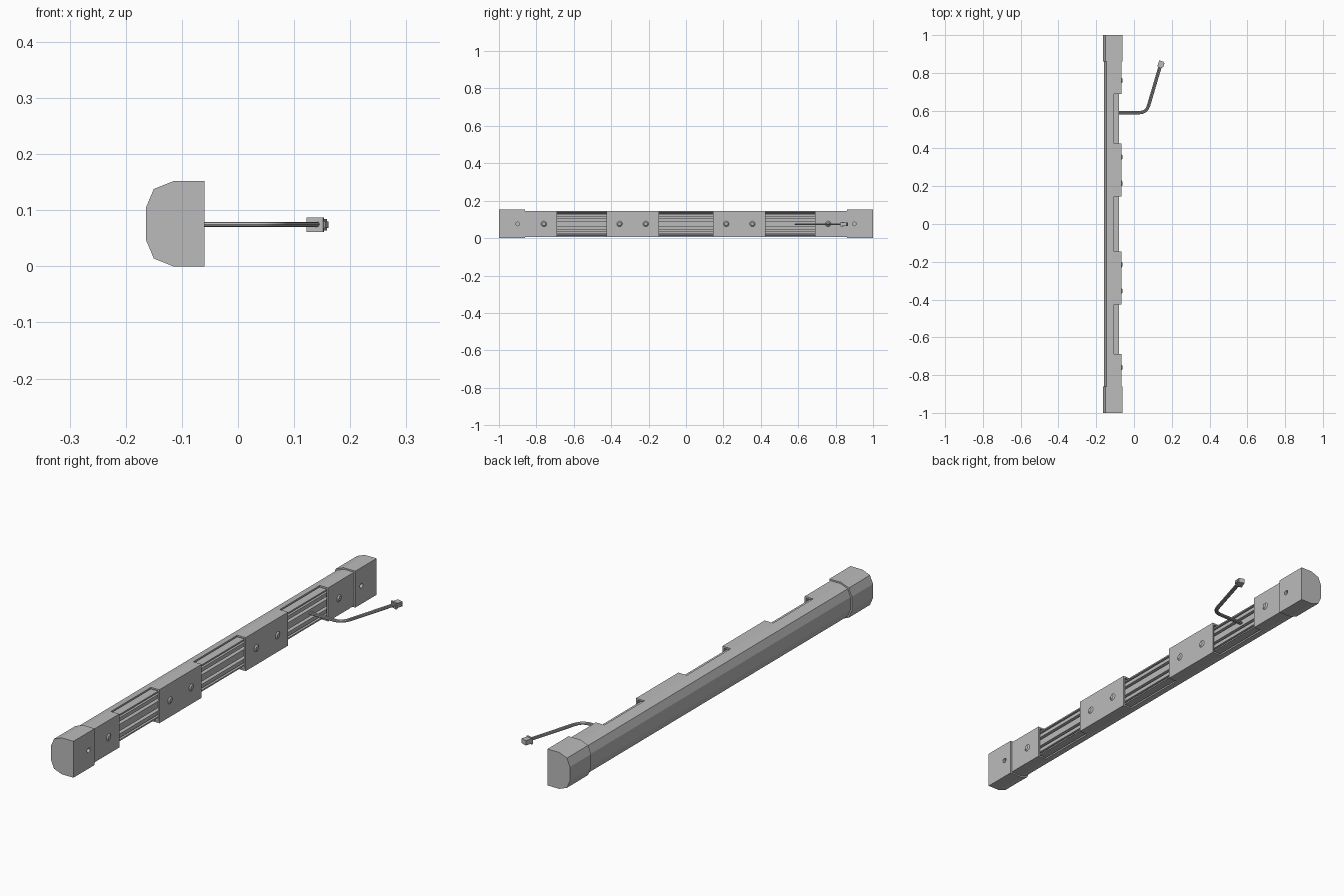
import bpy, bmesh, math
from mathutils import Vector, Matrix

if "Cube" in bpy.data.objects:
    bpy.data.objects.remove(bpy.data.objects["Cube"], do_unlink=True)

MID = 0.076      # height of the bar's centre line
BACK = -0.065    # x of the mounting face


def material(name, value):
    mat = bpy.data.materials.new(name)
    mat.use_nodes = True
    color = (value, value, value, 1)
    mat.diffuse_color = color
    mat.node_tree.nodes["Principled BSDF"].inputs["Base Color"].default_value = color
    return mat


GREY = material("plain grey", 0.5)


def finish(name, bm):
    bmesh.ops.recalc_face_normals(bm, faces=bm.faces)
    mesh = bpy.data.meshes.new(name)
    bm.to_mesh(mesh)
    bm.free()
    mesh.materials.append(GREY)
    obj = bpy.data.objects.new(name, mesh)
    bpy.context.collection.objects.link(obj)
    return obj


def prism(name, half, y0, y1):
    """Extrude along y a profile given as (x, offset from MID), mirrored in z."""
    points = half + [(x, -z) for x, z in reversed(half)]
    bm = bmesh.new()
    face = bm.faces.new([bm.verts.new((x, y0, MID + z)) for x, z in points])
    new = bmesh.ops.extrude_face_region(bm, geom=[face])["geom"]
    verts = [v for v in new if isinstance(v, bmesh.types.BMVert)]
    bmesh.ops.translate(bm, verts=verts, vec=(0, y1 - y0, 0))
    return finish(name, bm)


def box(name, center, size, yaw=0):
    bm = bmesh.new()
    bmesh.ops.create_cube(bm, size=1)
    bmesh.ops.transform(bm, verts=bm.verts, matrix=Matrix.Translation(center)
                        @ Matrix.Rotation(yaw, 4, 'Z') @ Matrix.Diagonal((*size, 1)))
    return finish(name, bm)


def disc(name, x, y, r1, r2, depth):
    """Round part with its axis along x."""
    bm = bmesh.new()
    bmesh.ops.create_cone(bm, cap_ends=True, segments=16, radius1=r1, radius2=r2, depth=depth)
    bmesh.ops.transform(bm, verts=bm.verts, matrix=Matrix.Translation((x, y, MID))
                        @ Matrix.Rotation(math.pi / 2, 4, 'Y'))
    return finish(name, bm)


def cut(obj, cutter):
    mod = obj.modifiers.new("cut", 'BOOLEAN')
    mod.operation, mod.solver, mod.object = 'DIFFERENCE', 'EXACT', cutter
    bpy.context.view_layer.objects.active = obj
    bpy.ops.object.modifier_apply(modifier=mod.name)
    bpy.data.objects.remove(cutter, do_unlink=True)


def d_profile(inset):
    """Half of the D-shaped outline, shrunk by an inset."""
    return [(-0.06 - inset, 0.076 - inset), (-0.115 + inset / 2, 0.076 - inset),
            (-0.15 + inset * 0.8, 0.062 - inset * 0.8), (-0.164 + inset, 0.029 - inset / 2)]


# Hollow housing with three windows open to the mounting side
housing = prism("housing", d_profile(0.006), -0.87, 0.87)
cut(housing, prism("housing_bore", d_profile(0.013), -0.9, 0.9))
for y, width in ((-0.557, 0.264), (0, 0.29), (0.557, 0.264)):
    cut(housing, box("window_cutter", (-0.055, y, MID), (0.1, width, 0.3)))

# Grooved rail inside the housing
ribs = [(-0.08, 0.056), (-0.08, 0.05), (-0.098, 0.05), (-0.098, 0.042), (-0.08, 0.042),
        (-0.08, 0.026), (-0.1, 0.026), (-0.1, 0.014), (-0.08, 0.014)]
prism("rail", [(-0.13, 0.056)] + ribs, -0.87, 0.87)

# End caps with a screw hole each
for side, label in ((-1, "front"), (1, "back")):
    cap = prism(label + "_end_cap", d_profile(0), side * 0.86, side * 1.0)
    cut(cap, disc("hole_cutter", -0.06, side * 0.9, 0.01, 0.01, 0.024))

# Screw heads on the closed sections
for side in (-1, 1):
    for y in (0.215, 0.355, 0.76):
        disc("screw_head", BACK + 0.002, side * y, 0.015, 0.009, 0.005)

# Twin-wire cable
path = [Vector(p) for p in ((-0.1, 0.59, 0.075), (0.03, 0.59, 0.075),
                            (0.078, 0.63, 0.075), (0.137, 0.83, 0.075))]
start, end = Vector((1, 0, 0)), (path[3] - path[2]).normalized()
tangents = [start, start, end, end]
for side, label in ((-1, "outer"), (1, "inner")):
    curve = bpy.data.curves.new(label + "_wire", 'CURVE')
    curve.dimensions = '3D'
    curve.bevel_depth, curve.bevel_resolution = 0.0045, 2
    curve.use_fill_caps = True
    spline = curve.splines.new('BEZIER')
    spline.bezier_points.add(3)
    for point, pos, tan in zip(spline.bezier_points, path, tangents):
        point.co = pos + side * 0.0045 * Vector((-tan.y, tan.x, 0))
        point.handle_left_type = point.handle_right_type = 'FREE'
        point.handle_left = point.co - tan * 0.026
        point.handle_right = point.co + tan * 0.026
    curve.materials.append(GREY)
    wire = bpy.data.objects.new(label + "_wire", curve)
    bpy.context.collection.objects.link(wire)
    bpy.ops.object.select_all(action='DESELECT')
    wire.select_set(True)
    bpy.context.view_layer.objects.active = wire
    bpy.ops.object.convert(target='MESH')
    bpy.ops.object.shade_smooth_by_angle()

# Plug at the cable's end, with a rim and a side latch
yaw = math.atan2(end.y, end.x) - math.pi / 2
across = Vector((end.y, -end.x, 0))
plug = Vector((0.141, 0.846, 0.074))
box("plug", plug, (0.026, 0.034, 0.02), yaw)
box("plug_rim", plug - end * 0.012, (0.03, 0.006, 0.026), yaw)
box("plug_latch", plug + across * 0.015, (0.006, 0.022, 0.012), yaw)
